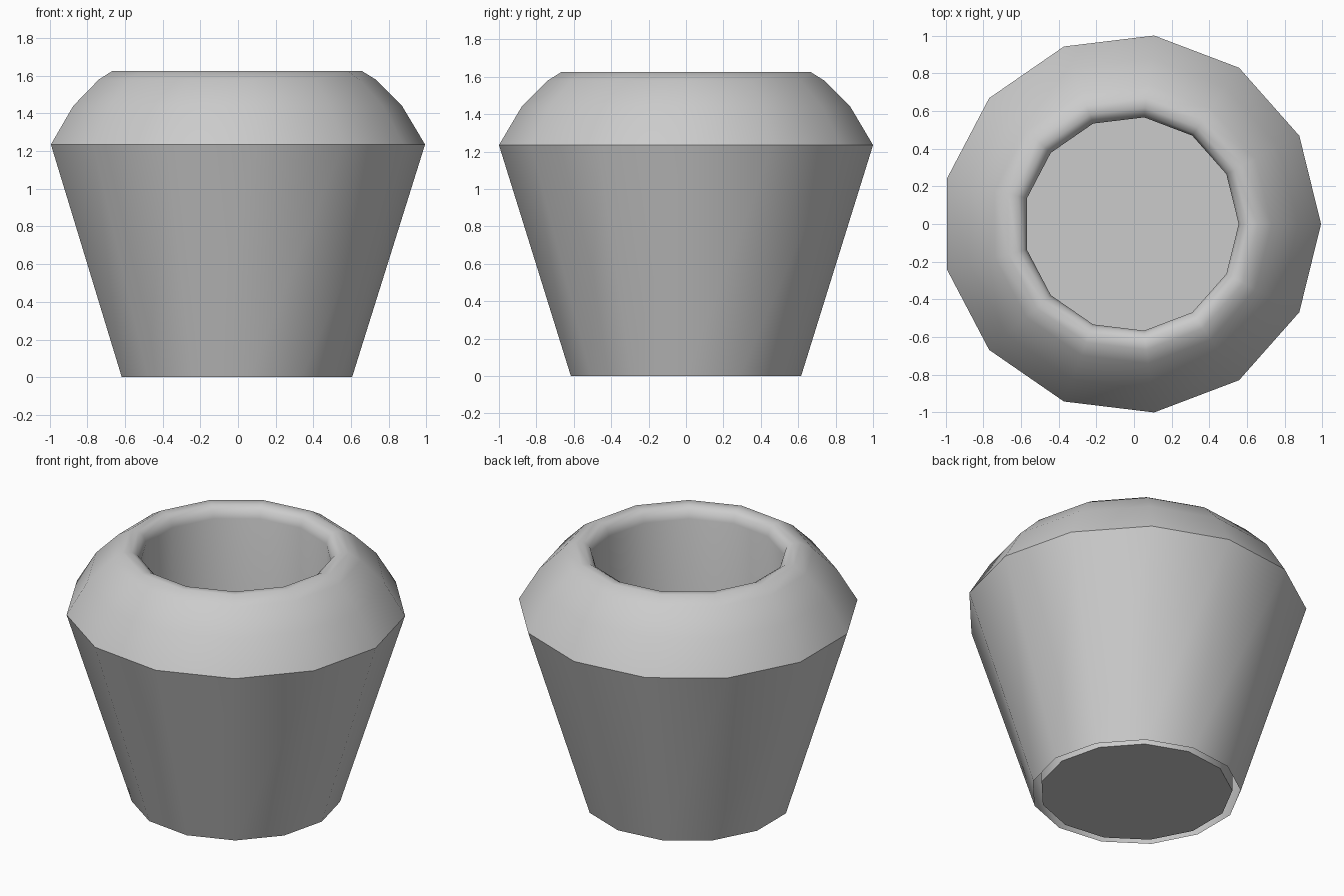
import bpy, bmesh
from math import cos, sin, pi, radians

if "Cube" in bpy.data.objects:
    bpy.data.objects.remove(bpy.data.objects["Cube"])

SIDES = 13
X_OFF = -0.0147  # centres the odd-sided outline on x = 0

# profile (radius, z): open outer foot, shoulder, rounded lip, inner wall to floor
profile = [(0.62, 0.0), (1.0073, 1.235), (0.885, 1.44), (0.745, 1.58),
           (0.672, 1.625), (0.62, 1.622), (0.585, 1.60), (0.57, 1.55), (0.57, 0.0)]

bm = bmesh.new()
rings = []
for r, z in profile:
    rings.append([bm.verts.new((r * cos(2 * pi * i / SIDES) + X_OFF,
                                r * sin(2 * pi * i / SIDES), z)) for i in range(SIDES)])

# pot walls
for a, b in zip(rings, rings[1:]):
    for i in range(SIDES):
        j = (i + 1) % SIDES
        bm.faces.new((a[i], a[j], b[j], b[i]))

# inner floor, facing up
bm.faces.new(rings[-1])

mesh = bpy.data.meshes.new("plant_pot")
bm.to_mesh(mesh)
bm.free()
pot = bpy.data.objects.new("plant_pot", mesh)
bpy.context.collection.objects.link(pot)

# smooth sides, sharp shoulder and floor edge
bpy.context.view_layer.objects.active = pot
pot.select_set(True)
bpy.ops.object.shade_smooth_by_angle(angle=radians(42))
